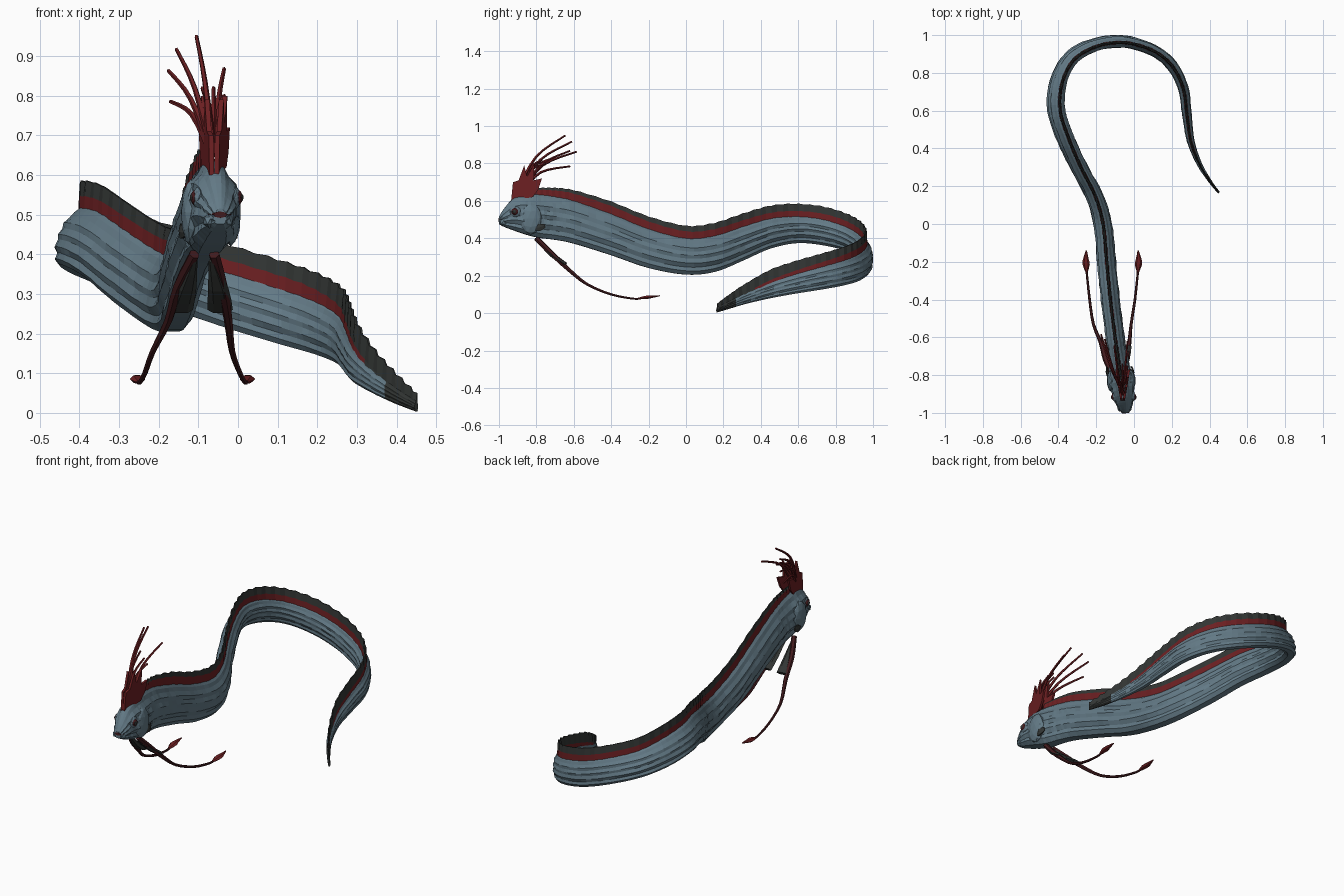
import bpy, bmesh, math, random
from mathutils import Vector, Matrix

if "Cube" in bpy.data.objects:
    bpy.data.objects.remove(bpy.data.objects["Cube"])

random.seed(4)
UP = Vector((0, 0, 1))


def material(name, rgb):
    m = bpy.data.materials.new(name)
    m.diffuse_color = (*rgb, 1)
    m.use_nodes = True
    m.node_tree.nodes["Principled BSDF"].inputs["Base Color"].default_value = m.diffuse_color
    return m


SKIN = material("blue grey skin", (0.125, 0.195, 0.24))
RED = material("fin red", (0.15, 0.014, 0.016))
DARK = material("charcoal edge", (0.032, 0.036, 0.034))
MAROON = material("dark maroon", (0.055, 0.011, 0.013))


def finish(name, bm, mats):
    bmesh.ops.recalc_face_normals(bm, faces=bm.faces)
    mesh = bpy.data.meshes.new(name)
    bm.to_mesh(mesh)
    bm.free()
    for m in mats:
        mesh.materials.append(m)
    ob = bpy.data.objects.new(name, mesh)
    bpy.context.collection.objects.link(ob)
    return ob


def loft(name, rings, mats, rule=None):
    """Skin closed rings; rule(ring, side) gives the material index."""
    bm = bmesh.new()
    vs = [[bm.verts.new(p) for p in r] for r in rings]
    n = len(vs[0])
    for i in range(len(vs) - 1):
        for j in range(n):
            k = (j + 1) % n
            f = bm.faces.new((vs[i][j], vs[i][k], vs[i + 1][k], vs[i + 1][j]))
            f.material_index = rule(i, j) if rule else 0
    for end, i in ((vs[0], 0), (vs[-1], len(vs) - 2)):
        bm.faces.new(end).material_index = rule(i, 0) if rule else 0
    return finish(name, bm, mats)


def spline(rows, steps):
    """Catmull-Rom through rows of numbers."""
    rows = [Vector(r) for r in rows]
    out = []
    for i in range(len(rows) - 1):
        a, b, c, d = rows[max(i - 1, 0)], rows[i], rows[i + 1], rows[min(i + 2, len(rows) - 1)]
        for s in range(steps):
            t = s / steps
            out.append(0.5 * (2 * b + (c - a) * t + (2 * a - 5 * b + 4 * c - d) * t * t
                              + (3 * b - a - 3 * c + d) * t ** 3))
    return out + [rows[-1]]


def tube(name, pts, radii, mats, sides=6, steps=3, rule=None):
    """Tapered tube; radii are (sideways, upright) pairs at each point."""
    rows = spline([(*p, *r) for p, r in zip(pts, radii)], steps)
    rings = []
    for i, r in enumerate(rows):
        tan = Vector(rows[min(i + 1, len(rows) - 1)][:3]) - Vector(rows[max(i - 1, 0)][:3])
        side = tan.cross(UP).normalized()
        up = side.cross(tan).normalized()
        rings.append([Vector(r[:3]) + side * r[3] * math.cos(a) + up * r[4] * math.sin(a)
                      for a in (2 * math.pi * j / sides for j in range(sides))])
    return loft(name, rings, mats, rule)


# Spine stations: x, y, bottom z, top z, half width
head = [(-.045, -1, .475, .515, .018), (-.047, -.975, .46, .555, .036), (-.054, -.92, .437, .615, .054),
        (-.064, -.85, .412, .635, .064), (-.074, -.78, .395, .632, .058), (-.085, -.7, .385, .622, .05)]
trunk = [(-.1, -.6, .365, .6, .05), (-.125, -.4, .303, .53, .05), (-.145, -.2, .235, .45, .05),
         (-.165, 0, .2, .4, .048), (-.21, .15, .215, .415, .045), (-.29, .3, .275, .465, .043),
         (-.36, .45, .34, .508, .043), (-.41, .6, .37, .517, .043), (-.4, .75, .355, .5, .04),
         (-.33, .88, .32, .46, .037), (-.2, .95, .27, .415, .034), (-.05, .965, .217, .365, .032),
         (.1, .92, .172, .32, .03), (.2, .84, .145, .285, .03), (.26, .72, .122, .25, .028),
         (.28, .58, .1, .21, .025), (.3, .44, .075, .163, .02), (.345, .32, .048, .11, .014),
         (.4, .23, .022, .065, .009), (.45, .165, .003, .03, .006)]
path = spline(head + trunk, 5)
N = len(path)
sides = []
for i in range(N):
    d = path[min(i + 1, N - 1)] - path[max(i - 1, 0)]
    sides.append(Vector((d[1], -d[0], 0)).normalized())

# Body: tall ridged cross-section swept along the spine
half = [(.45, .03), (.8, .13), (.74, .23), (1, .34), (.9, .46), (1, .55),
        (.82, .65), (.86, .75), (.56, .85), (.4, .94), (.16, 1)]
section = half + [(-w, t) for w, t in reversed(half)]
rings = []
for i, p in enumerate(path):
    ring = []
    for w, t in section:
        wide = w * p[4] * random.uniform(.95, 1.05)
        lean = (.5 - t) * .04 * math.exp(-((i - 68) / 14) ** 2)
        ring.append(Vector((p[0], p[1], p[2] + (p[3] - p[2]) * t)) + sides[i] * (wide - lean))
    rings.append(ring)
loft("body", rings, [SKIN, DARK], lambda i, j: 1 if i > N - 9 else 0)

# Dorsal fin: red band with a charcoal rim that grows toward the tail
first = 17
rings = []
for i in range(first, N):
    p, u = path[i], (i - first) / (N - first - 1)
    h = (.03 + .035 * min(1, u * 6)) * min(1, .25 + 5 * (1 - u))
    h += .004 * (i % 2)
    red = 0.82 - .3 * min(1, u * 2.5) - .45 * max(0, u - .7) / .3
    lean = .02 * math.exp(-((i - 68) / 14) ** 2)
    base = Vector((p[0], p[1], p[3] - .012)) + sides[i] * lean
    t = min(.009, p[4] * .5)
    sway = .003 * (-1) ** i
    rings.append([base + sides[i] * (s * t * k + sway * q) + UP * (h + .012) * q
                  for s, k, q in ((1, 1, 0), (1, .75, red), (1, .3, 1), (-1, .3, 1), (-1, .75, red), (-1, 1, 0))])
loft("dorsal_fin", rings, [RED, DARK],
     lambda i, j: 1 if j in (1, 2, 3) or i > N - first - 14 else 0)


# Crest: two fans on the brow, each with long swept rays
def fan(name, dx):
    bm = bmesh.new()
    outline = [(-.935, .6), (-.925, .7), (-.895, .71), (-.865, .79), (-.85, .73), (-.81, .8),
               (-.815, .71), (-.77, .72), (-.79, .66), (-.82, .62)]
    rows = []
    for off in (-.006, .006):
        rows.append([bm.verts.new((-.06 + dx * (.25 + (y + .935) * 7) + off, y, z)) for y, z in outline])
    n = len(outline)
    bm.faces.new(rows[0])
    bm.faces.new(rows[1])
    for j in range(n):
        k = (j + 1) % n
        bm.faces.new((rows[0][j], rows[0][k], rows[1][k], rows[1][j]))
    return finish(name, bm, [RED])


fan("crest_fan_left", -.024)
fan("crest_fan_right", .024)
tips = [(-.105, -.645, .95), (-.155, -.61, .917), (-.175, -.585, .863), (-.17, -.62, .785),
        (-.035, -.62, .868), (-.062, -.74, .82), (-.035, -.75, .8), (-.09, -.77, .82)]
for k, tip in enumerate(tips):
    root, end = Vector((-.062, -.9 + .008 * k, .65)), Vector(tip)
    mid = root.lerp(end, .5) + Vector((0, -.03, .035))
    tube(f"crest_ray_{k}", [root, mid, end], [(.011, .011), (.007, .007), (.005, .005)], [RED], 5, 4)

# Parts mirrored on both sides of the head
for s, tag in ((-1, "left"), (1, "right")):
    def blob(name, c, size, mat, sub=2):
        bm = bmesh.new()
        bmesh.ops.create_icosphere(bm, subdivisions=sub, radius=1,
                                   matrix=Matrix.Translation(c) @ Matrix.Diagonal((*size, 1)))
        finish(f"{name}_{tag}", bm, [mat])

    blob("eye_rim", (-.054 + s * .045, -.912, .542), (.016, .03, .03), SKIN)
    blob("eye", (-.054 + s * .053, -.915, .543), (.013, .02, .02), MAROON)
    blob("pupil", (-.054 + s * .061, -.917, .543), (.007, .011, .011), DARK)
    blob("gill_cover", (-.068 + s * .05, -.83, .505), (.026, .06, .085), SKIN)
    blob("cheek", (-.05 + s * .022, -.975, .485), (.018, .022, .02), SKIN, 1)
    # pectoral fin
    tube(f"pectoral_fin_{tag}", [(-.072 + s * .06, -.82, .455), (-.074 + s * .068, -.785, .458), (-.078 + s * .066, -.755, .468)],
         [(.006, .01), (.008, .022), (.003, .012)], [DARK], 6, 2)
    # pelvic fin: trailing stalk with a paddle tip
    c = -.115
    tube(f"pelvic_stalk_{tag}",
         [(-.085 + s * .025, -.8, .4), (-.095 + s * .055, -.72, .32), (-.1 + s * .075, -.63, .235), (c + s * .1, -.53, .155),
          (c + s * .12, -.4, .1), (c + s * .133, -.28, .077), (c + s * .137, -.24, .08)],
         [(.014, .014), (.014, .014), (.011, .011), (.008, .008), (.007, .007), (.006, .006), (.006, .006)], [MAROON], 6, 3)
    tube(f"pelvic_paddle_{tag}",
         [(c + s * .136, -.255, .078), (c + s * .138, -.215, .084), (c + s * .14, -.19, .087), (c + s * .137, -.14, .093)],
         [(.006, .005), (.019, .01), (.016, .009), (.003, .003)], [RED], 6, 2)
    # charcoal web along the stalk root
    tube(f"pelvic_web_{tag}", [(-.088 + s * .022, -.79, .385), (-.09 + s * .04, -.72, .315), (-.095 + s * .05, -.645, .26)],
         [(.008, .008), (.026, .013), (.032, .012)], [DARK], 6, 2)

# Mouth: dark slit plate around the snout
tube("mouth", [(-.045, -1.002, .5), (-.046, -.985, .5)], [(.017, .008), (.03, .007)], [MAROON], 8, 1)
